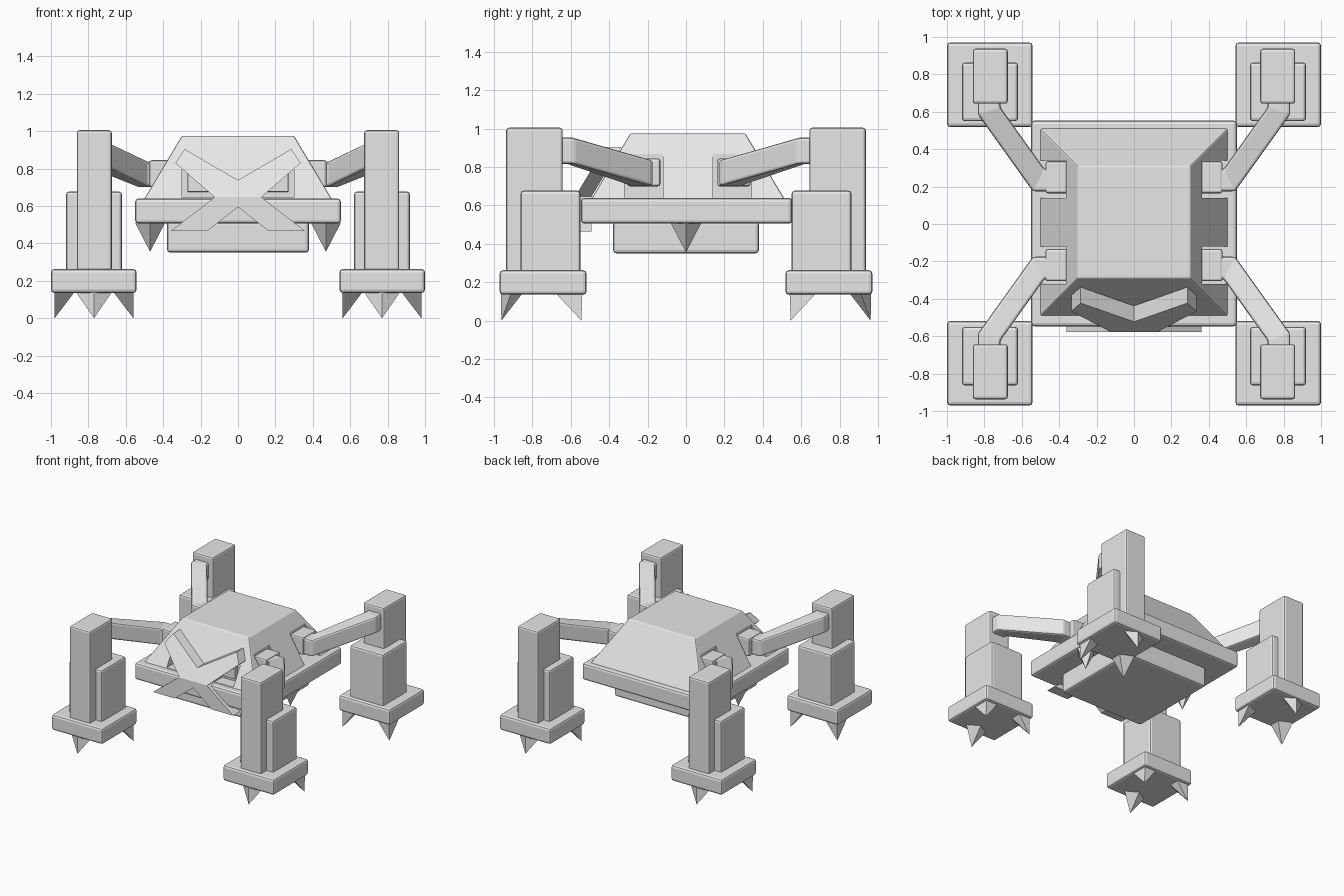
import bpy, bmesh
from mathutils import Vector

if "Cube" in bpy.data.objects:
    bpy.data.objects.remove(bpy.data.objects["Cube"])

grey = bpy.data.materials.new("plain_grey")
grey.diffuse_color = (0.8, 0.8, 0.8, 1)
grey.use_nodes = True
grey.node_tree.nodes["Principled BSDF"].inputs["Base Color"].default_value = grey.diffuse_color


def make(name, verts, faces, bevel=0.0):
    """Mesh object with outward normals and an optional rounded-edge modifier."""
    bm = bmesh.new()
    vs = [bm.verts.new(v) for v in verts]
    for f in faces:
        bm.faces.new([vs[i] for i in f])
    bmesh.ops.recalc_face_normals(bm, faces=bm.faces)
    me = bpy.data.meshes.new(name)
    bm.to_mesh(me)
    bm.free()
    me.materials.append(grey)
    ob = bpy.data.objects.new(name, me)
    bpy.context.collection.objects.link(ob)
    if bevel:
        m = ob.modifiers.new("bevel", 'BEVEL')
        m.width, m.segments, m.limit_method = bevel, 2, 'ANGLE'
    return ob


def loft(name, rings, bevel=0.0):
    """Join equal rings of points and cap both ends."""
    n = len(rings[0])
    faces = [tuple(range(n)), tuple(range((len(rings) - 1) * n, len(rings) * n))]
    for r in range(len(rings) - 1):
        for i in range(n):
            j = (i + 1) % n
            faces.append((r*n + i, r*n + j, r*n + n + j, r*n + n + i))
    return make(name, [p for ring in rings for p in ring], faces, bevel)


def rect(x0, x1, y0, y1, z):
    return [(x0, y0, z), (x1, y0, z), (x1, y1, z), (x0, y1, z)]


def box(name, x0, x1, y0, y1, z0, z1, bevel=0.0):
    x0, x1 = sorted((x0, x1))
    y0, y1 = sorted((y0, y1))
    return loft(name, [rect(x0, x1, y0, y1, z0), rect(x0, x1, y0, y1, z1)], bevel)


def spike(name, base, tip):
    n = len(base)
    return make(name, base + [tip],
                [tuple(range(n))] + [(i, (i + 1) % n, n) for i in range(n)])


# body slabs
box("body_rim", -0.55, 0.55, -0.547, 0.553, 0.505, 0.64, 0.018)
box("belly_plate", -0.38, 0.38, -0.38, 0.38, 0.35, 0.52, 0.018)

# sloped shell with recesses cut for the shoulders and eyes
shell = loft("body_shell", [rect(-0.512, 0.512, -0.502, 0.522, 0.62),
                            rect(-0.30, 0.30, -0.29, 0.31, 0.975)], 0.008)
cutters = []
for s in (-1, 1):
    for y0, y1 in ((-0.32, -0.12), (0.14, 0.34)):
        cutters.append(box("cutter", s*0.363, s*0.7, y0, y1, 0.55, 0.87))
    cutters.append(box("cutter", s*0.13, s*0.30, -0.7, -0.39, 0.645, 0.82))
for c in cutters:
    m = shell.modifiers.new("cut", 'BOOLEAN')
    m.operation, m.solver, m.object = 'DIFFERENCE', 'EXACT', c
bpy.context.view_layer.update()
cut_mesh = bpy.data.meshes.new_from_object(
    shell.evaluated_get(bpy.context.evaluated_depsgraph_get()))
shell.modifiers.clear()
shell.data = cut_mesh
for c in cutters:
    bpy.data.objects.remove(c)

# crossed face guard: vertical lower half, upper half leaning back with the shell
half = [(0, 0.738), (0.285, 0.904), (0.335, 0.83), (0.125, 0.647),
        (0.36, 0.465), (0.165, 0.465), (0, 0.594)]
outline = half + [(-x, z) for x, z in half[5:0:-1]]


def guard_y(z):
    return -0.577 + 0.6 * max(0, z - 0.647)


n = len(outline)
verts = [(x, guard_y(z) + d, z) for d in (0, 0.085) for x, z in outline]
upper, lower = (0, 1, 2, 3, 9, 10, 11), (3, 4, 5, 6, 7, 8, 9)
faces = [tuple(i + k for i in part) for part in (upper, lower) for k in (0, n)]
faces += [(i, (i + 1) % n, (i + 1) % n + n, i + n) for i in range(n)]
make("face_guard", verts, faces)

for s in (-1, 1):
    side = "left" if s < 0 else "right"
    # eyes and side fangs
    box(side + "_eye", s*0.12, s*0.27, -0.425, -0.37, 0.675, 0.80, 0.006)
    spike(side + "_fang",
          [(s*0.55, 0, 0.51), (s*0.47, 0.08, 0.51), (s*0.39, 0, 0.51), (s*0.47, -0.08, 0.51)],
          (s*0.47, 0, 0.355))

    for t in (-1, 1):
        tag = ("front_" if t < 0 else "back_") + side
        # shoulder socket
        cy = 0.25 if t > 0 else -0.22
        box(tag + "_socket", s*0.35, s*0.473, cy - 0.086, cy + 0.086, 0.70, 0.845, 0.012)

        # bent arm, swept with mitred corners
        path = [Vector(p) for p in ((0.775, 0.70, 0.885), (0.775, 0.605, 0.885),
                                    (0.51, 0.235, 0.77), (0.43, 0.235, 0.77))]
        dirs = [(q - p).to_2d().normalized() for p, q in zip(path, path[1:])]
        rings = []
        for i, p in enumerate(path):
            a, b = dirs[max(i - 1, 0)], dirs[min(i, 2)]
            mid = (a + b).normalized()
            side_v = Vector((-mid.y, mid.x)) * (0.06 / mid.dot(a))
            rings.append([(s*(p.x + u*side_v.x), t*(p.y + u*side_v.y), p.z + v*0.068)
                          for u, v in ((-1, -1), (1, -1), (1, 1), (-1, 1))])
        loft(tag + "_arm", rings, 0.014)

        # leg: tall column, calf block and foot plate
        box(tag + "_column", s*0.675, s*0.862, t*0.643, t*0.937, 0.24, 1.005, 0.014)
        box(tag + "_calf", s*0.62, s*0.92, t*0.55, t*0.863, 0.24, 0.677, 0.016)
        box(tag + "_foot", s*0.542, s*1.0, t*0.518, t*0.971, 0.135, 0.263, 0.018)

        # claws: one at the outer middle, two at the inner corners
        z = 0.145
        spike(tag + "_middle_claw",
              [(s*0.77, t*0.965, z), (s*0.87, t*0.91, z), (s*0.77, t*0.85, z), (s*0.67, t*0.91, z)],
              (s*0.77, t*0.962, 0))
        for k, x0, x1 in (("outer", 0.98, 0.87), ("inner", 0.56, 0.67)):
            spike(tag + "_" + k + "_claw",
                  [(s*x0, t*0.54, z), (s*x1, t*0.54, z), (s*x1, t*0.63, z), (s*x0, t*0.68, z)],
                  (s*x0, t*0.545, 0))
